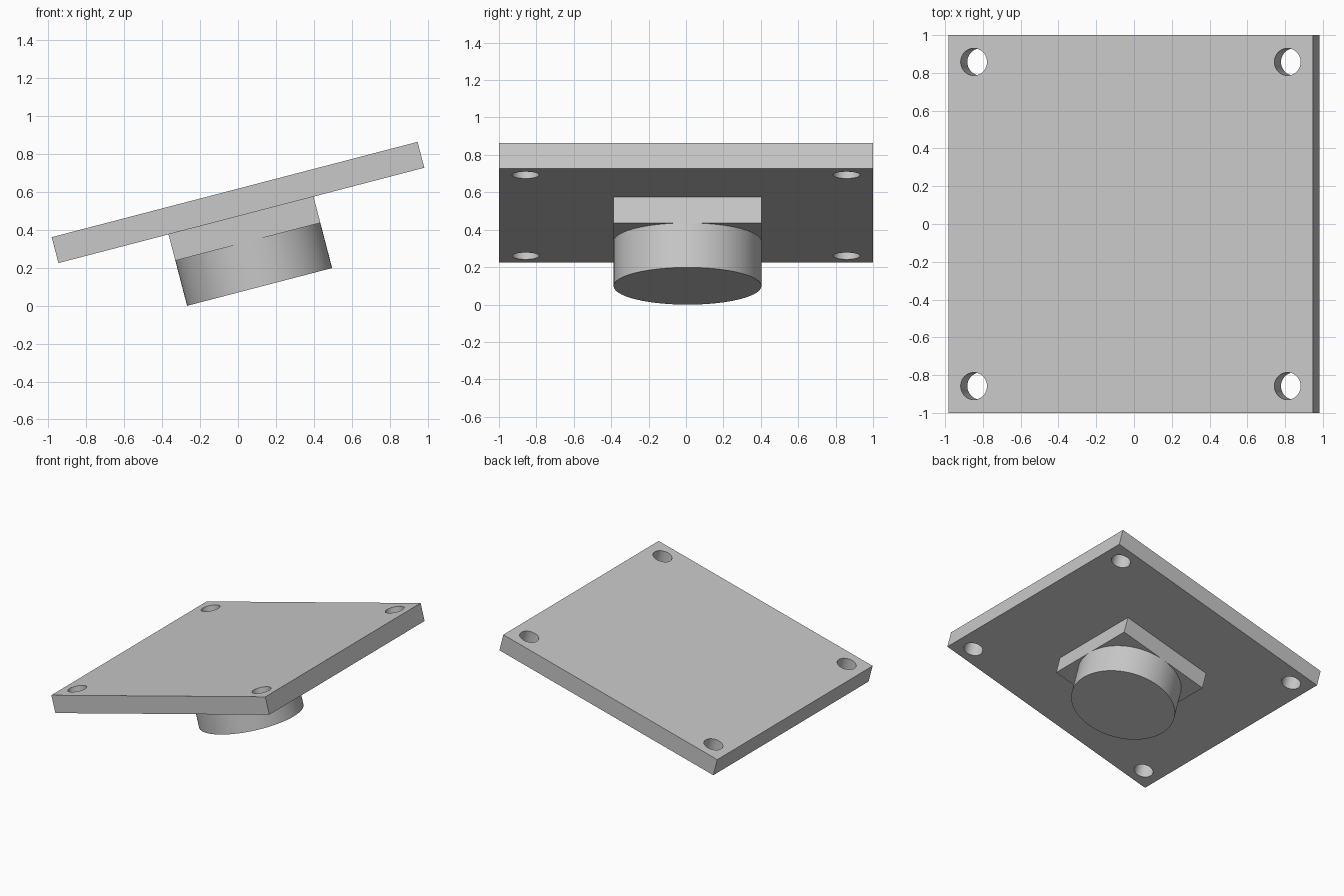
import bpy
import math
from mathutils import Matrix

cube = bpy.data.objects.get("Cube")
if cube:
    bpy.data.objects.remove(cube, do_unlink=True)

TILT = math.radians(14.6)
LENGTH, WIDTH, THICK = 1.993, 2.0, 0.141
PAD, PAD_THICK, BOSS_HEIGHT = 0.79, 0.143, 0.246
HOLE_RADIUS, HOLE_OFFSET = 0.072, 0.858
PAD_X, PAD_Y = -0.002, 0.008

grey = bpy.data.materials.new("plain grey")
grey.use_nodes = True
colour = (0.58, 0.58, 0.58, 1)
grey.diffuse_color = colour
grey.node_tree.nodes["Principled BSDF"].inputs["Base Color"].default_value = colour

# Everything is built flat around the plate centre, then tilted
tilt = Matrix.Translation((0, 0, 0.544)) @ Matrix.Rotation(-TILT, 4, "Y")


def finish(name):
    obj = bpy.context.object
    obj.name = name
    obj.data.materials.append(grey)
    bpy.ops.object.transform_apply(location=False, rotation=False, scale=True)
    return obj


def box(name, size, centre):
    bpy.ops.mesh.primitive_cube_add(size=1, location=centre)
    bpy.context.object.scale = size
    return finish(name)


def cylinder(name, radius, depth, centre, sides):
    bpy.ops.mesh.primitive_cylinder_add(
        vertices=sides, radius=radius, depth=depth, location=centre)
    return finish(name)


def select(obj):
    bpy.ops.object.select_all(action="DESELECT")
    obj.select_set(True)
    bpy.context.view_layer.objects.active = obj


# Square plate with a round hole through each corner
plate = box("mounting_plate", (LENGTH, WIDTH, THICK), (0, 0, 0))
for sx in (-1, 1):
    for sy in (-1, 1):
        cutter = cylinder("hole_cutter", HOLE_RADIUS, 1,
                          (sx * HOLE_OFFSET, sy * HOLE_OFFSET, 0), 48)
        select(plate)
        cut = plate.modifiers.new("hole", "BOOLEAN")
        cut.operation = "DIFFERENCE"
        cut.solver = "EXACT"
        cut.object = cutter
        bpy.ops.object.modifier_apply(modifier=cut.name)
        bpy.data.objects.remove(cutter, do_unlink=True)

# Square pad under the plate, and the round boss under the pad
pad_top = -THICK / 2
pad = box("square_pad", (PAD, PAD, PAD_THICK),
          (PAD_X, PAD_Y, pad_top - PAD_THICK / 2))
boss = cylinder("round_boss", PAD / 2, BOSS_HEIGHT,
                (PAD_X, PAD_Y, pad_top - PAD_THICK - BOSS_HEIGHT / 2), 96)

# Smooth the round walls and tilt the whole assembly
for obj in (plate, pad, boss):
    select(obj)
    bpy.ops.object.shade_smooth_by_angle(angle=math.radians(30))
    obj.matrix_world = tilt @ Matrix.Translation(obj.location)
